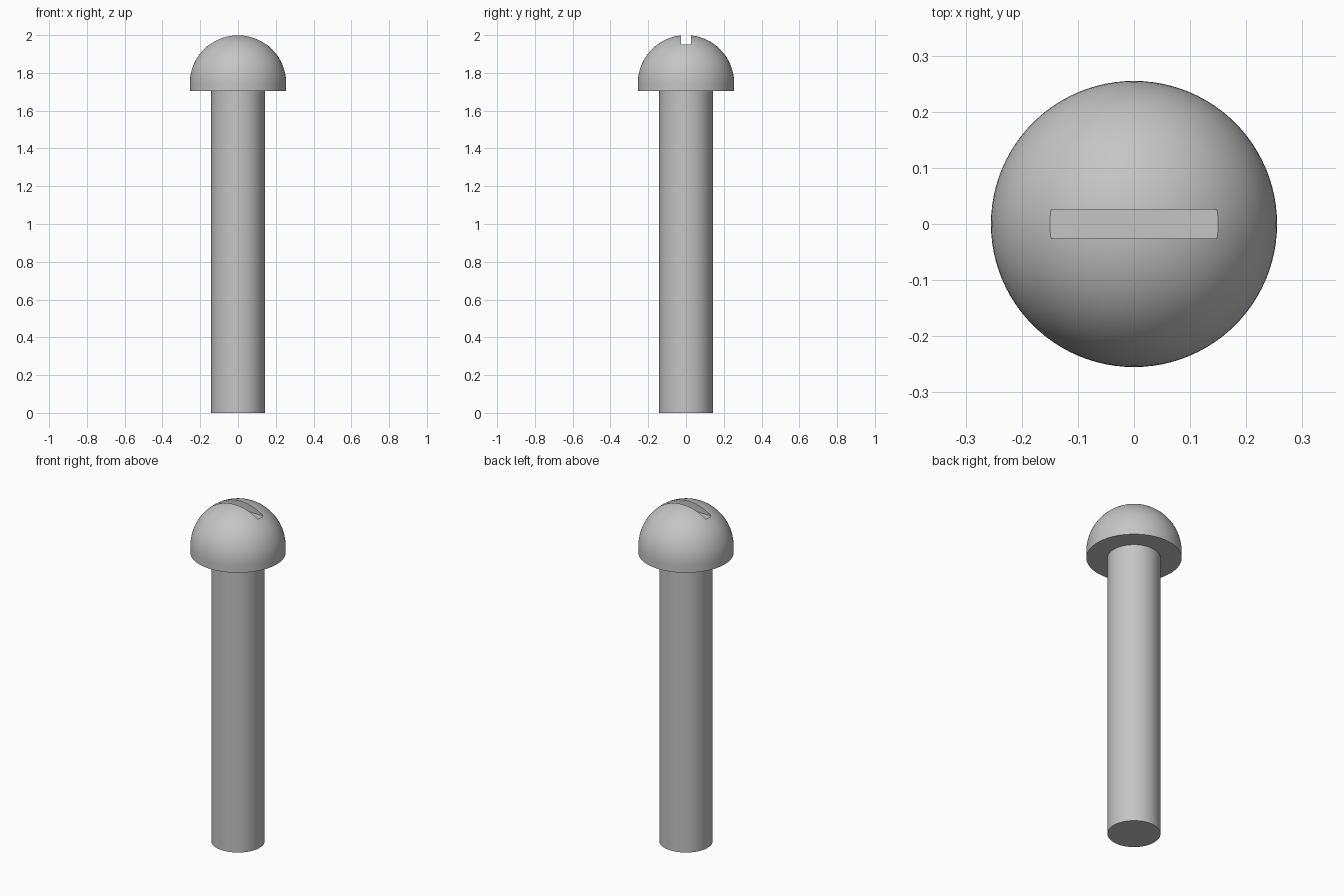
import bpy
import bmesh
from math import cos, sin, pi, radians
from mathutils import Matrix

default = bpy.data.objects.get("Cube")
if default:
    bpy.data.objects.remove(default, do_unlink=True)

HEAD_R, SHAFT_R = 0.255, 0.142
HEAD_BASE, TOP = 1.705, 2.0
DOME_Z = TOP - HEAD_R
SLOT_FLOOR, SLOT_WIDTH = 1.951, 0.052
SEGMENTS = 96

steel = bpy.data.materials.new("grey steel")
steel.use_nodes = True
grey = (0.56, 0.56, 0.56, 1)
steel.diffuse_color = grey
steel.node_tree.nodes["Principled BSDF"].inputs["Base Color"].default_value = grey


def make_object(name, bm):
    bmesh.ops.recalc_face_normals(bm, faces=bm.faces)
    mesh = bpy.data.meshes.new(name)
    bm.to_mesh(mesh)
    bm.free()
    mesh.materials.append(steel)
    obj = bpy.data.objects.new(name, mesh)
    bpy.context.collection.objects.link(obj)
    return obj


def lathe(name, profile):
    """Revolve (radius, height) points round the z axis."""
    bm = bmesh.new()
    verts = [bm.verts.new((r, 0, z)) for r, z in profile]
    edges = [bm.edges.new(pair) for pair in zip(verts, verts[1:])]
    bmesh.ops.spin(bm, geom=verts + edges, cent=(0, 0, 0), axis=(0, 0, 1),
                   angle=2 * pi, steps=SEGMENTS)
    bmesh.ops.remove_doubles(bm, verts=bm.verts, dist=1e-5)
    return make_object(name, bm)


def activate(obj):
    bpy.ops.object.select_all(action="DESELECT")
    obj.select_set(True)
    bpy.context.view_layer.objects.active = obj


# Plain round shaft, set slightly into the head
shaft = lathe("shaft", [(0, 0), (SHAFT_R, 0), (SHAFT_R, HEAD_BASE + 0.02),
                        (0, HEAD_BASE + 0.02)])

# Domed head with a short straight rim
steps = 24
dome = [(HEAD_R * cos(pi / 2 * i / steps), DOME_Z + HEAD_R * sin(pi / 2 * i / steps))
        for i in range(steps)]
head = lathe("head", [(0, HEAD_BASE), (HEAD_R, HEAD_BASE)] + dome + [(0, TOP)])

# Driver slot cut across the dome
bm = bmesh.new()
bmesh.ops.create_cube(bm, size=1)
bmesh.ops.transform(bm, verts=bm.verts, matrix=Matrix.Translation((0, 0, SLOT_FLOOR + 0.1))
                    @ Matrix.Diagonal((0.6, SLOT_WIDTH, 0.2, 1)))
cutter = make_object("slot_cutter", bm)
cutter.hide_render = True
cut = head.modifiers.new("slot", "BOOLEAN")
cut.operation = "DIFFERENCE"
cut.solver = "EXACT"
cut.object = cutter
activate(head)
bpy.ops.object.modifier_apply(modifier=cut.name)
bpy.data.objects.remove(cutter, do_unlink=True)

# Smooth round surfaces, sharp rims
for part in (shaft, head):
    activate(part)
    bpy.ops.object.shade_smooth_by_angle(angle=radians(30))
